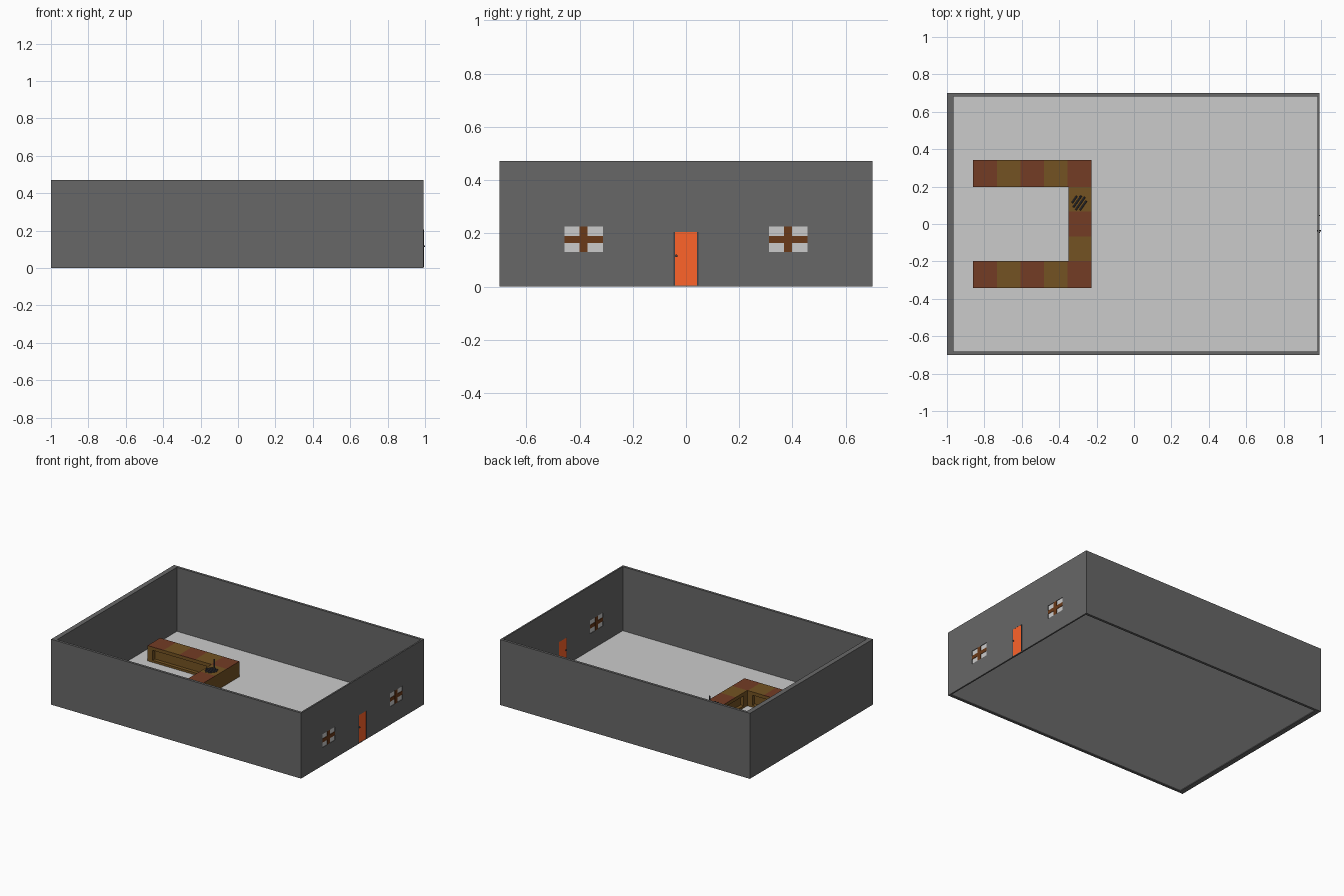
import bpy, bmesh, math
from mathutils import Matrix

if "Cube" in bpy.data.objects:
    bpy.data.objects.remove(bpy.data.objects["Cube"])


def material(name, rgb):
    m = bpy.data.materials.new(name)
    m.diffuse_color = (*rgb, 1)
    m.use_nodes = True
    m.node_tree.nodes["Principled BSDF"].inputs["Base Color"].default_value = m.diffuse_color
    return m


WALL = material("wall_grey", (0.137, 0.137, 0.137))
OLIVE = material("olive_wood", (0.175, 0.086, 0.016))
RED = material("red_wood", (0.175, 0.045, 0.018))
SASH = material("sash_brown", (0.143, 0.041, 0.009))
ORANGE = material("door_orange", (1.0, 0.125, 0.023))
DARK = material("dark_metal", (0.05, 0.05, 0.06))


def finish(name, bm, mat):
    bmesh.ops.recalc_face_normals(bm, faces=bm.faces)
    me = bpy.data.meshes.new(name)
    bm.to_mesh(me)
    bm.free()
    ob = bpy.data.objects.new(name, me)
    bpy.context.collection.objects.link(ob)
    if mat:
        me.materials.append(mat)
    return ob


def box(name, x, y, z, mat=None):
    """Box from (low, high) ranges on each axis."""
    bm = bmesh.new()
    size = [b - a for a, b in (x, y, z)]
    mid = [(a + b) / 2 for a, b in (x, y, z)]
    bmesh.ops.create_cube(bm, size=1, matrix=Matrix.Translation(mid) @ Matrix.Diagonal((*size, 1)))
    return finish(name, bm, mat)


def cut(ob, x, y, z):
    tool = box(ob.name + "_cutter", x, y, z)
    tool.hide_render = True
    tool.hide_viewport = False
    tool.display_type = 'WIRE'
    mod = ob.modifiers.new("cut", 'BOOLEAN')
    mod.operation = 'DIFFERENCE'
    mod.solver = 'EXACT'
    mod.object = tool


def rod(name, p, length, radius, rot, mat):
    bm = bmesh.new()
    bmesh.ops.create_cone(bm, cap_ends=True, segments=10, radius1=radius, radius2=radius,
                          depth=length, matrix=Matrix.Translation(p) @ rot)
    return finish(name, bm, mat)


# Room shell with openings in the right wall
walls = box("walls", (-1, 0.993), (-0.7, 0.7), (0, 0.472), WALL)
cut(walls, (-0.965, 0.982), (-0.682, 0.682), (-0.1, 0.6))
cut(walls, (0.95, 1.05), (-0.047, 0.047), (0.005, 0.205))
for s in (-1, 1):
    cut(walls, (0.95, 1.05), (s * 0.384 - 0.073, s * 0.384 + 0.073), (0.13, 0.226))
box("floor", (-0.965, 0.982), (-0.682, 0.682), (0.005, 0.01))

# Windows: pane with crossed bars
for side, c in (("left", -0.385), ("right", 0.383)):
    box(side + "_pane", (0.986, 0.989), (c - 0.074, c + 0.074), (0.129, 0.227))
    box(side + "_upright_bar", (0.982, 0.993), (c - 0.015, c + 0.015), (0.13, 0.226), SASH)
    box(side + "_cross_bar", (0.983, 0.992), (c - 0.073, c + 0.073), (0.165, 0.191), SASH)

# Door with side posts and knob
box("door", (0.983, 0.992), (-0.043, 0.043), (0.005, 0.205), ORANGE)
for s in (-1, 1):
    box("door_post", (0.982, 0.994), tuple(sorted((s * 0.042, s * 0.047))), (0.005, 0.205), DARK)
rod("door_knob", (0.989, -0.036, 0.116), 0.022, 0.005, Matrix.Rotation(math.pi / 2, 4, 'Y'), DARK)

# U-shaped counter body, extruded from its outline
X0, X1, X2, Y0, Y1 = -0.86, -0.35, -0.228, 0.198, 0.341
outline = [(X0, -Y1), (X2, -Y1), (X2, Y1), (X0, Y1), (X0, Y0), (X1, Y0), (X1, -Y0), (X0, -Y0)]
bm = bmesh.new()
face = bm.faces.new([bm.verts.new((x, y, 0.01)) for x, y in outline])
ext = bmesh.ops.extrude_face_region(bm, geom=[face])
bmesh.ops.translate(bm, vec=(0, 0, 0.107),
                    verts=[v for v in ext["geom"] if isinstance(v, bmesh.types.BMVert)])
counter = finish("counter_body", bm, OLIVE)

# Recessed panels on the inner sides
cut(counter, (X0 + 0.04, X1 - 0.04), (Y0 - 0.01, Y0 + 0.025), (0.025, 0.097))
cut(counter, (X0 + 0.04, X1 - 0.04), (-Y0 - 0.025, -Y0 + 0.01), (0.025, 0.097))
cut(counter, (X1 - 0.01, X1 + 0.025), (-Y0 + 0.04, Y0 - 0.04), (0.025, 0.097))

# Alternating top tiles
W = (X2 - X0) / 5
for s in (-1, 1):
    for i in range(5):
        box("arm_tile", (X0 + i * W, X0 + (i + 1) * W), tuple(sorted((s * Y0, s * Y1))),
            (0.117, 0.121), OLIVE if i % 2 else RED)
D = 2 * Y0 / 3
for i in range(3):
    box("middle_tile", (X1, X2), (-Y0 + i * D, -Y0 + (i + 1) * D), (0.117, 0.121),
        RED if i == 1 else OLIVE)

# Small rack on the counter: slanted rods and an upright post
lean = Matrix.Rotation(math.radians(55), 4, 'Z') @ Matrix.Rotation(math.pi / 2, 4, 'Y')
for i, length in enumerate((0.045, 0.075, 0.085, 0.06)):
    t = (i - 1.5) * 0.019
    rod("rack_rod", (-0.295 + t * 0.82, 0.115 - t * 0.57, 0.126), length, 0.005, lean, DARK)
rod("rack_post", (-0.29, 0.145, 0.158), 0.075, 0.005, Matrix.Identity(4), DARK)
